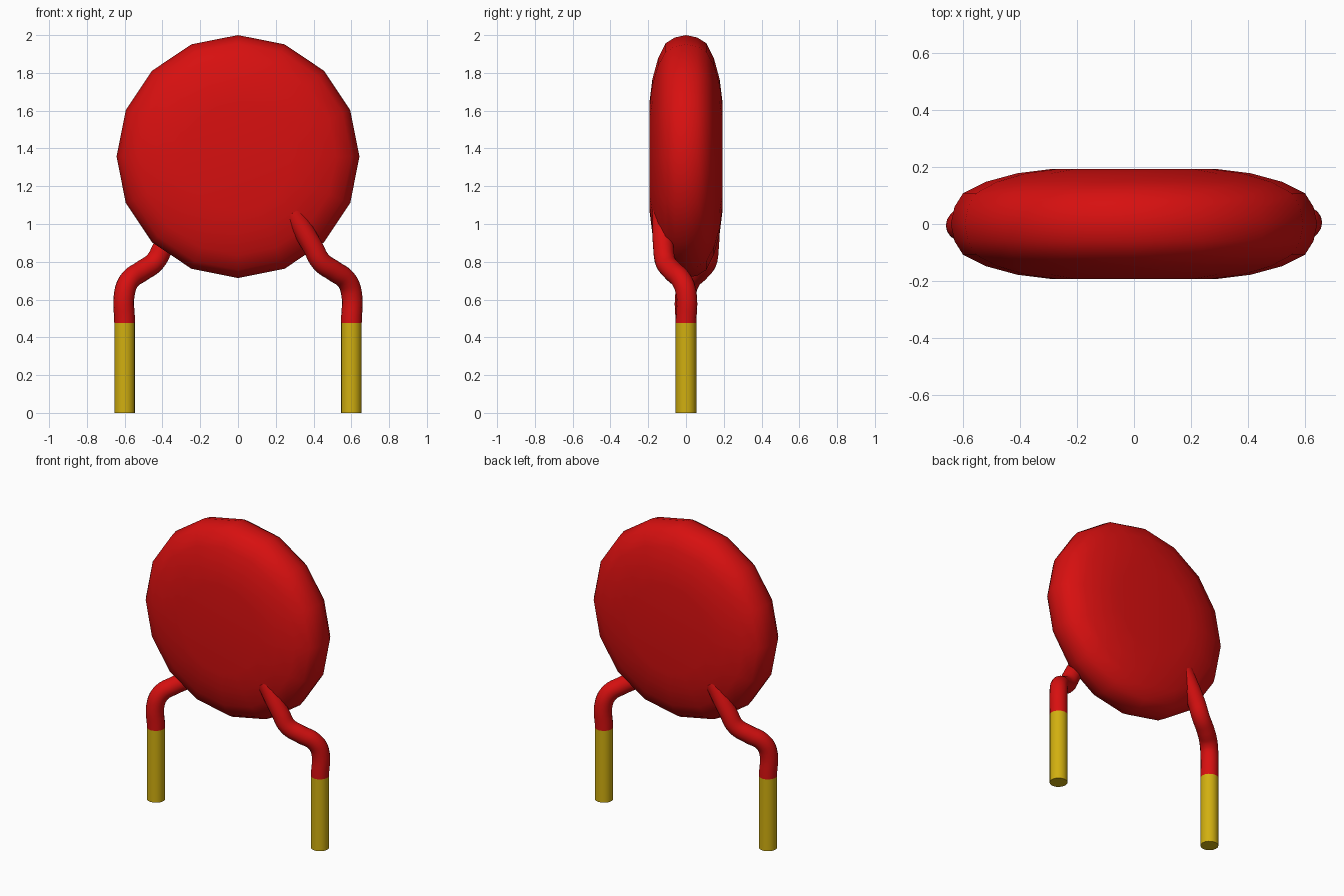
import bpy
import bmesh
import math
from mathutils import Matrix, Vector

cube = bpy.data.objects.get("Cube")
if cube:
    bpy.data.objects.remove(cube)


def make_material(name, colour):
    mat = bpy.data.materials.new(name)
    mat.use_nodes = True
    mat.diffuse_color = colour
    mat.node_tree.nodes["Principled BSDF"].inputs["Base Color"].default_value = colour
    return mat


red = make_material("red coating", (0.68, 0.005, 0.005, 1))
gold = make_material("gold metal", (0.64, 0.43, 0.005, 1))

LEAD_X, LEAD_R, COAT_Z = 0.6, 0.055, 0.475
DISC_Z, SIDES = 1.357, 16


def finish(obj, mat, angle):
    obj.data.materials.clear()
    obj.data.materials.append(mat)
    bpy.ops.object.select_all(action='DESELECT')
    obj.select_set(True)
    bpy.context.view_layer.objects.active = obj
    bpy.ops.object.shade_smooth_by_angle(angle=math.radians(angle))


def disc_body():
    # Half profile (radius, half thickness), mirrored and spun about y
    half = [(0, .193), (.29, .193), (.41, .178), (.52, .148),
            (.6, .108), (.63, .06)]
    profile = [(r, -t) for r, t in half] + [(.643, 0)] + [(r, t) for r, t in reversed(half)]
    bm = bmesh.new()
    verts = [bm.verts.new((0, y, r)) for r, y in profile]
    edges = [bm.edges.new(pair) for pair in zip(verts, verts[1:])]
    bmesh.ops.spin(bm, geom=verts + edges, cent=(0, 0, 0), axis=(0, 1, 0),
                   angle=math.tau, steps=SIDES, use_merge=False)
    bmesh.ops.remove_doubles(bm, verts=bm.verts, dist=0.0005)
    bmesh.ops.recalc_face_normals(bm, faces=bm.faces)
    mesh = bpy.data.meshes.new("disc_body")
    bm.to_mesh(mesh)
    bm.free()
    obj = bpy.data.objects.new("disc_body", mesh)
    bpy.context.collection.objects.link(obj)
    obj.location.z = DISC_Z
    finish(obj, red, 60)


def coated_lead(name, turn):
    # Bent tube that rises from the lead and sinks into the disc face
    path = [(LEAD_X, 0, COAT_Z), (LEAD_X, 0, .64), (.572, -.025, .705),
            (.51, -.07, .75), (.44, -.108, .8), (.395, -.12, .88), (.29, -.125, 1.06)]
    curve = bpy.data.curves.new(name, 'CURVE')
    curve.dimensions = '3D'
    curve.bevel_depth = LEAD_R
    curve.bevel_resolution = 6
    curve.resolution_u = 5
    curve.use_fill_caps = True
    spline = curve.splines.new('BEZIER')
    spline.bezier_points.add(len(path) - 1)
    for point, co in zip(spline.bezier_points, path):
        point.co = turn @ Vector(co)
        point.handle_left_type = point.handle_right_type = 'AUTO'
    obj = bpy.data.objects.new(name, curve)
    bpy.context.collection.objects.link(obj)
    bpy.ops.object.select_all(action='DESELECT')
    obj.select_set(True)
    bpy.context.view_layer.objects.active = obj
    bpy.ops.object.convert(target='MESH')
    finish(bpy.context.object, red, 50)


def bare_lead(name, turn):
    # Straight metal pin below the coating
    bpy.ops.mesh.primitive_cylinder_add(
        vertices=SIDES, radius=LEAD_R, depth=COAT_Z,
        location=turn @ Vector((LEAD_X, 0, COAT_Z / 2)))
    obj = bpy.context.object
    obj.name = name
    finish(obj, gold, 40)


disc_body()
# The two leads are half a turn apart, on opposite faces of the disc
for side, angle in (("left", 0), ("right", math.pi)):
    turn = Matrix.Rotation(angle, 3, 'Z')
    coated_lead(side + "_coated_lead", turn)
    bare_lead(side + "_bare_lead", turn)
